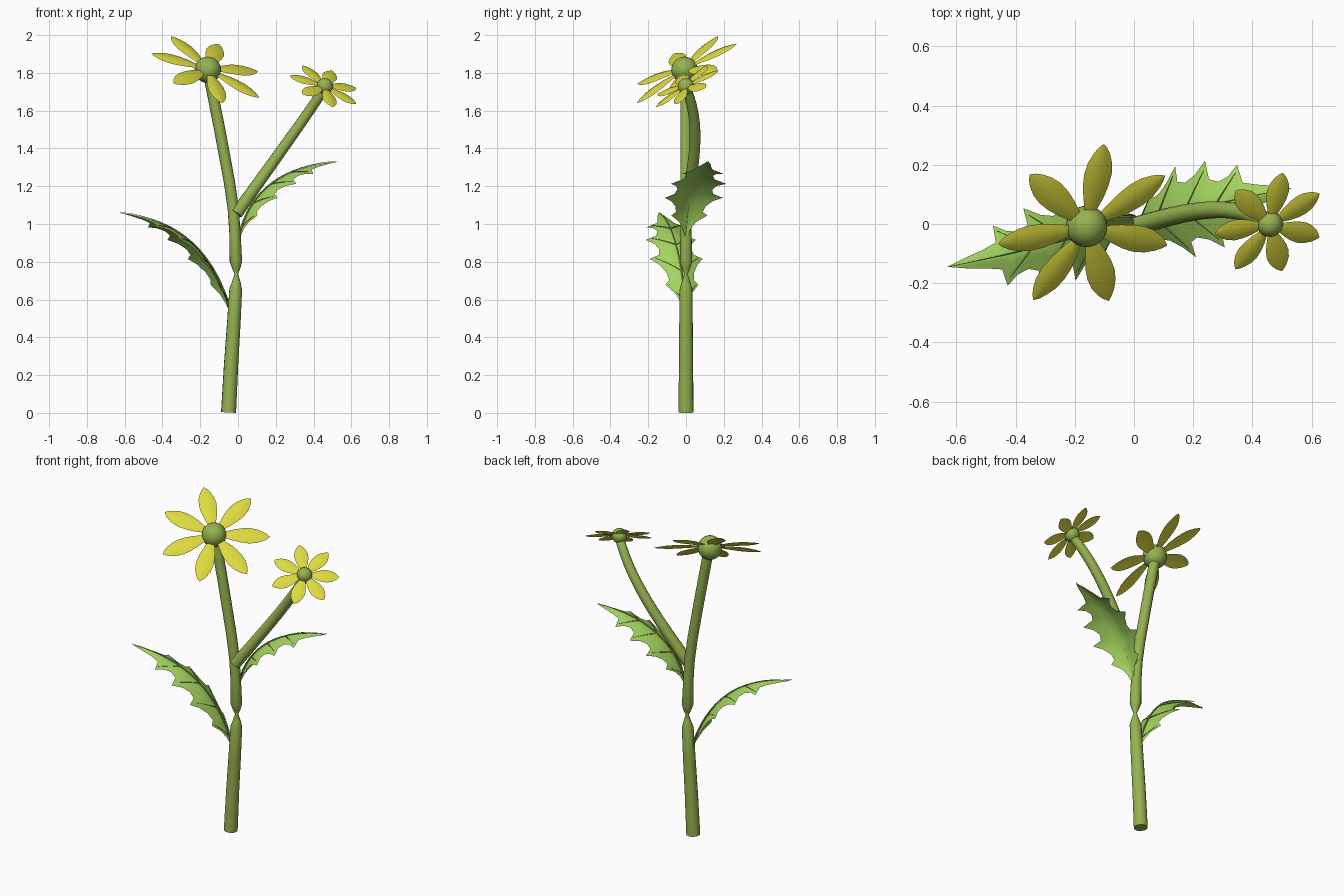
import bpy, bmesh, math
from mathutils import Vector as V

if "Cube" in bpy.data.objects:
    bpy.data.objects.remove(bpy.data.objects["Cube"])


def material(name, rgb):
    m = bpy.data.materials.new(name)
    m.diffuse_color = (*rgb, 1)
    m.use_nodes = True
    m.node_tree.nodes["Principled BSDF"].inputs["Base Color"].default_value = m.diffuse_color
    return m


STEM = material("stem green", (0.30, 0.45, 0.08))
LEAF = material("leaf green", (0.37, 0.66, 0.115))
VEIN = material("vein green", (0.28, 0.46, 0.08))
PETAL = material("petal yellow", (0.72, 0.70, 0.05))


def finish(bm, name, mat, angle=50):
    mesh = bpy.data.meshes.new(name)
    bm.to_mesh(mesh)
    bm.free()
    ob = bpy.data.objects.new(name, mesh)
    bpy.context.collection.objects.link(ob)
    mesh.materials.append(mat)
    bpy.ops.object.select_all(action='DESELECT')
    ob.select_set(True)
    bpy.context.view_layer.objects.active = ob
    bpy.ops.object.shade_smooth_by_angle(angle=math.radians(angle))
    return ob


def bezier(p, t):
    a, b, c, d = [V(q) for q in p]
    u = 1 - t
    return a * u**3 + b * 3 * u * u * t + c * 3 * u * t * t + d * t**3


def tube(bm, points, radii, sides=14):
    rings = []
    for i, p in enumerate(points):
        tan = (points[min(i + 1, len(points) - 1)] - points[max(i - 1, 0)]).normalized()
        a = tan.cross(V((0.1, 1, 0.05))).normalized()
        b = tan.cross(a)
        rings.append([bm.verts.new(p + radii[i] * (a * math.cos(k * math.tau / sides)
                     + b * math.sin(k * math.tau / sides))) for k in range(sides)])
    for r, q in zip(rings, rings[1:]):
        for k in range(sides):
            bm.faces.new((r[k], r[(k + 1) % sides], q[(k + 1) % sides], q[k]))
    bm.faces.new(rings[0])
    bm.faces.new(rings[-1])
    bmesh.ops.recalc_face_normals(bm, faces=bm.faces)


def sheet(bm, rows):
    """Skin a grid of points, with the faces along a row ordered upward."""
    grid = [[bm.verts.new(p) for p in row] for row in rows]
    for r, q in zip(grid, grid[1:]):
        for k in range(len(r) - 1):
            bm.faces.new((r[k], q[k], q[k + 1], r[k + 1]))
    bmesh.ops.remove_doubles(bm, verts=bm.verts, dist=0.0004)
    bm.normal_update()


# Main stem with its pinched joint: x, z, radius
profile = [(-.05, .003, .040), (-.037, .25, .038), (-.022, .48, .036), (-.012, .655, .034),
           (-.009, .695, .022), (-.009, .735, .009), (-.009, .765, .022), (-.011, .80, .033),
           (-.016, .95, .030), (-.025, 1.08, .030), (-.045, 1.22, .030), (-.097, 1.5, .030),
           (-.158, 1.81, .030)]
bm = bmesh.new()
tube(bm, [V((x, 0, z)) for x, z, r in profile], [r for x, z, r in profile])
low = min(v.co.z for v in bm.verts)
for v in bm.verts:
    if v.co.z < .05:
        v.co.z -= low
finish(bm, "main_stem", STEM)

# Side branch
path = [(-.008, -.012, 1.055), (.15, .035, 1.28), (.32, .09, 1.51), (.46, 0, 1.72)]
bm = bmesh.new()
tube(bm, [bezier(path, i / 14) for i in range(15)], [.033 - .007 * i / 14 for i in range(15)])
finish(bm, "side_branch", STEM)

# Flowers: seven pointed petals around a ball, tilted forward and right
NORMAL = V((0.4, -0.58, 1)).normalized()
OUTLINE = [(.08, .25), (.2, .42), (.35, .72), (.5, .93), (.64, 1), (.77, .88), (.88, .6),
           (.95, .32), (1, 0)]


def flower(name, centre, ball, length, half_width, hint):
    c = V(centre)
    first = V(hint)
    first = (first - NORMAL * first.dot(NORMAL)).normalized()
    second = NORMAL.cross(first)
    bm = bmesh.new()
    for k in range(7):
        a = k * math.tau / 7
        out = first * math.cos(a) + second * math.sin(a)
        side = NORMAL.cross(out)
        rows = []
        for t, w in OUTLINE:
            arch = length * (.18 * t * (1 - t))
            rows.append([c + out * length * t + side * s * w * half_width
                         + NORMAL * (arch - .2 * half_width * w * s * s)
                         for s in (-1, -.5, 0, .5, 1)])
        sheet(bm, rows)
    finish(bm, name + "_petals", PETAL)
    bm = bmesh.new()
    bmesh.ops.create_uvsphere(bm, u_segments=24, v_segments=14, radius=ball)
    bmesh.ops.translate(bm, verts=bm.verts, vec=c)
    finish(bm, name + "_centre", STEM)


flower("large_flower", (-.16, -.008, 1.816), .07, .316, .050, (.055, .26, .13))
flower("small_flower", (.459, 0, 1.728), .044, .197, .040, (.04, .16, .08))

# Toothed leaves: position along the rib, half width
TEETH = [(0, .04), (.06, .14), (.11, .30), (.16, .62), (.195, .46), (.25, .52), (.31, .72),
         (.36, 1), (.395, .66), (.45, .60), (.51, .70), (.57, .95), (.605, .55), (.66, .45),
         (.71, .52), (.75, .72), (.785, .32), (.85, .22), (.93, .12), (1, 0)]
TIPS = [(.16, .62), (.36, 1), (.57, .95), (.75, .72)]


def leaf(name, rib, width):
    heading = V(rib[3]) - V(rib[0])
    side = V((-heading.y, heading.x, 0)).normalized()

    def point(t, s, w, lift=0):
        u = min(1, t + .05 * abs(s) * w)
        tan = (bezier(rib, min(1, u + .01)) - bezier(rib, u - .01)).normalized()
        up = tan.cross(side)
        drop = .34 * width * w * abs(s) ** 1.2
        return bezier(rib, u) + side * s * w * width + up * (lift - drop)

    bm = bmesh.new()
    sheet(bm, [[point(t, s, w) for s in (-1, -.66, -.33, 0, .33, .66, 1)] for t, w in TEETH])
    if sum(f.normal.z * f.calc_area() for f in bm.faces) < 0:
        bmesh.ops.reverse_faces(bm, faces=bm.faces)
    finish(bm, name, LEAF, 60)

    # Raised midrib and side veins
    bm = bmesh.new()
    ts = [i / 16 for i in range(17)]
    tube(bm, [point(t, 0, 0, .004) for t in ts], [.006 - .005 * t for t in ts], 6)
    for t, w in TIPS:
        for sgn in (-1, 1):
            steps = [i / 5 for i in range(6)]
            tube(bm, [point(t - .09 * (1 - q), sgn * q * .8, w, .003) for q in steps],
                 [.0032 - .0024 * q for q in steps], 5)
    finish(bm, name + "_veins", VEIN)


leaf("lower_leaf", [(-.035, 0, .52), (-.13, -.02, .85), (-.30, -.08, 1.02), (-.63, -.145, 1.06)], .145)
leaf("upper_leaf", [(.008, 0, .93), (.06, .01, 1.18), (.25, .07, 1.31), (.53, .12, 1.33)], .158)
